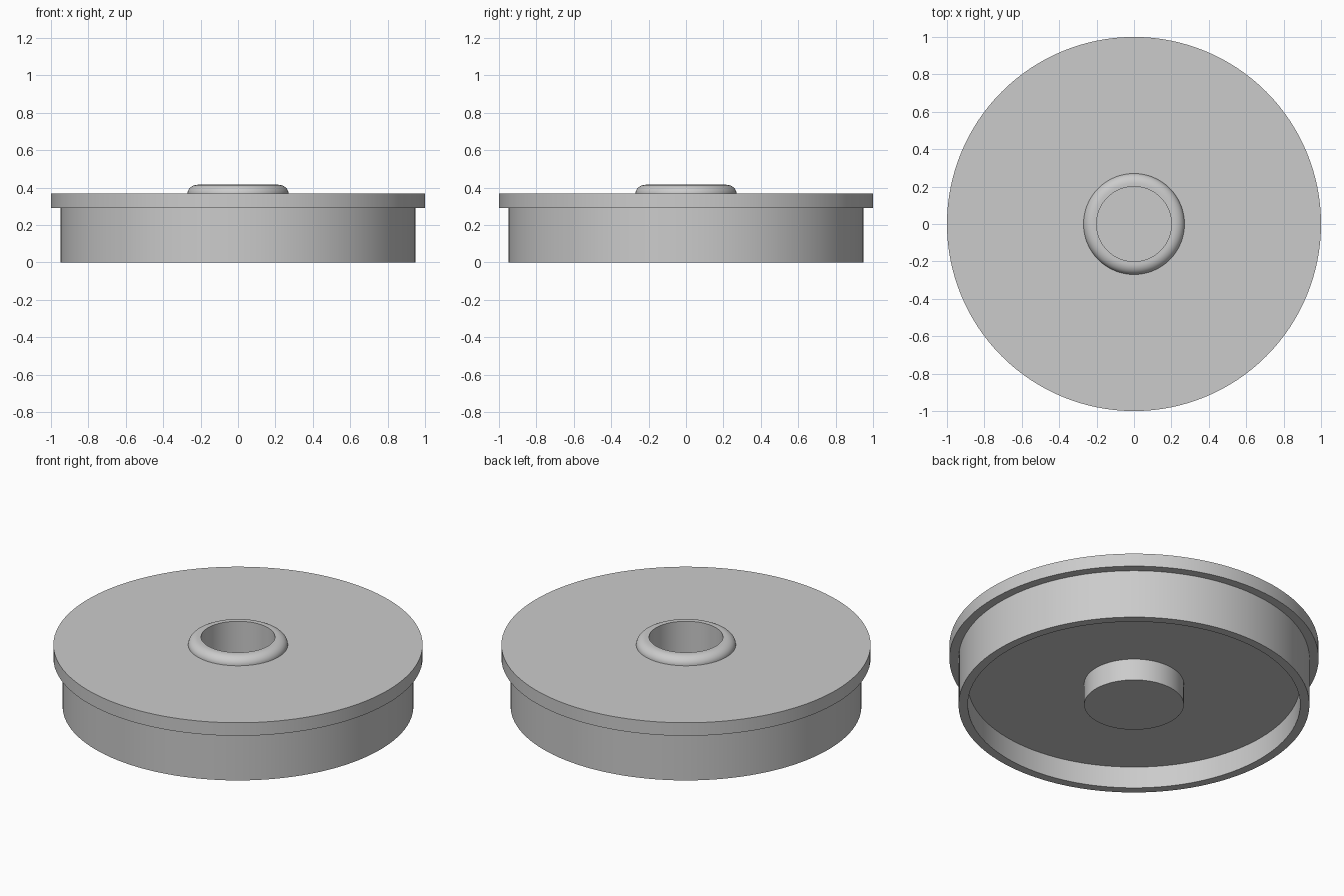
import bpy
import bmesh
from math import cos, sin, pi, radians

SEGMENTS = 128

cube = bpy.data.objects.get("Cube")
if cube:
    bpy.data.objects.remove(cube, do_unlink=True)

grey = bpy.data.materials.new("plain grey")
grey.use_nodes = True
colour = (0.6, 0.6, 0.6, 1)
grey.diffuse_color = colour
grey.node_tree.nodes["Principled BSDF"].inputs["Base Color"].default_value = colour


def lathe(name, profile):
    """Revolve an (radius, height) profile around z into a smooth solid."""
    bm = bmesh.new()
    verts = [bm.verts.new((r, 0, z)) for r, z in profile]
    edges = [bm.edges.new(pair) for pair in zip(verts, verts[1:])]
    bmesh.ops.spin(bm, geom=verts + edges, cent=(0, 0, 0), axis=(0, 0, 1),
                   angle=2 * pi, steps=SEGMENTS, use_merge=True)
    bmesh.ops.remove_doubles(bm, verts=bm.verts, dist=1e-5)
    bmesh.ops.recalc_face_normals(bm, faces=bm.faces)
    mesh = bpy.data.meshes.new(name)
    bm.to_mesh(mesh)
    bm.free()
    obj = bpy.data.objects.new(name, mesh)
    bpy.context.collection.objects.link(obj)
    mesh.materials.append(grey)
    bpy.ops.object.select_all(action='DESELECT')
    obj.select_set(True)
    bpy.context.view_layer.objects.active = obj
    bpy.ops.object.shade_smooth_by_angle(angle=radians(35))
    return obj


# Key radii and heights
hub_r, bore_r, skirt_r, inner_r, flange_r = 0.27, 0.2, 0.95, 0.9, 1.0
ceiling_z, flange_z, top_z, lip_z = 0.13, 0.29, 0.368, 0.415
floor_z = 0.004

# Hub underside, hollow skirt, flange and flat top
underside = [(0, 0), (hub_r, 0), (hub_r, ceiling_z), (inner_r, ceiling_z),
             (inner_r, 0), (skirt_r, 0)]
flange = [(skirt_r, flange_z), (flange_r, flange_z),
          (flange_r, top_z), (hub_r, top_z)]

# Rounded lip around the bore
lip_w, lip_h, steps = 0.055, lip_z - top_z, 10
lip = [(hub_r - lip_w + lip_w * cos(a), top_z + lip_h * sin(a))
       for a in (pi / 2 * i / steps for i in range(1, steps + 1))]

# Blind bore down to a thin floor
bore = [(bore_r, lip_z), (bore_r, floor_z), (0, floor_z)]

lathe("flanged_cap_with_hub", underside + flange + lip + bore)
